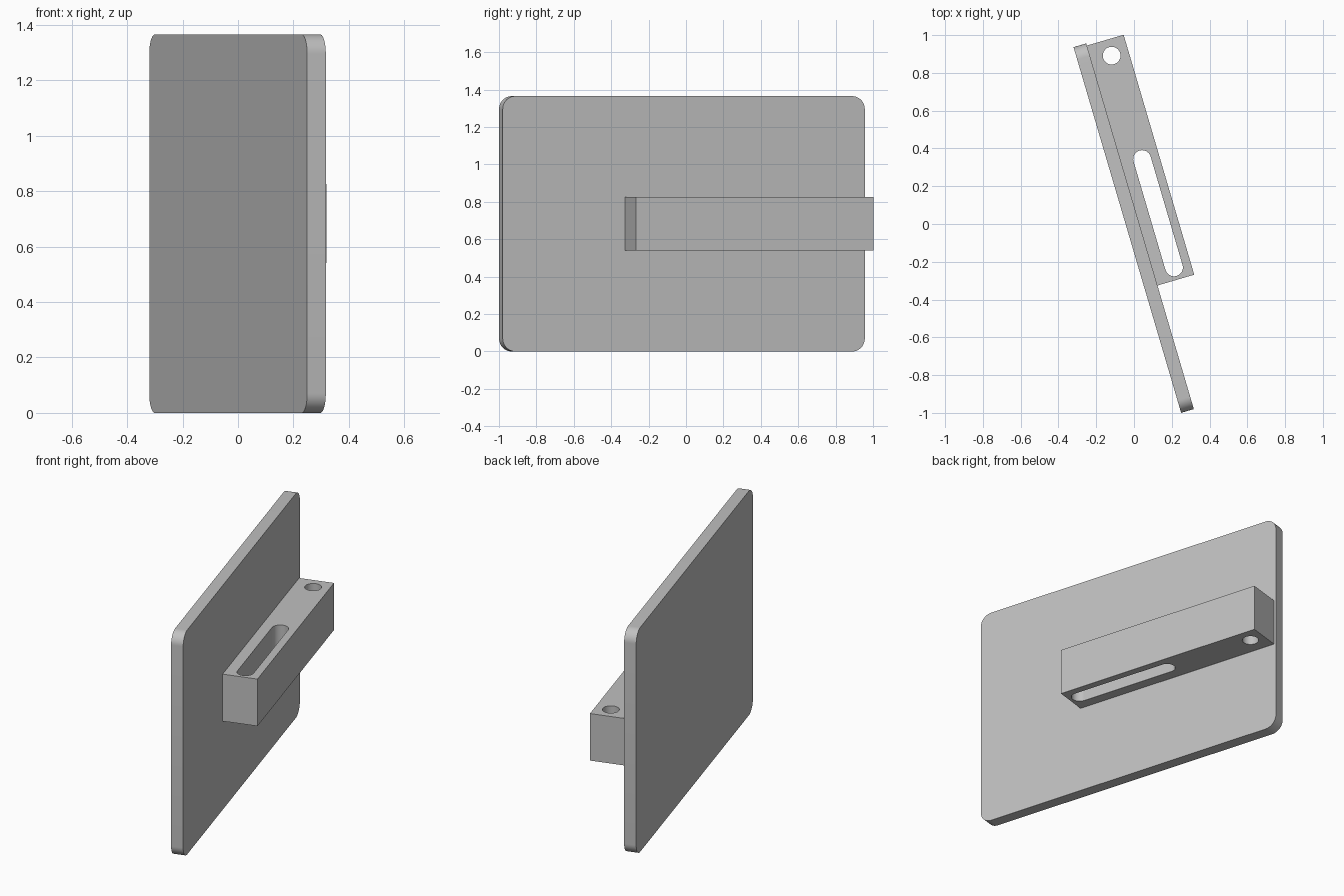
import bpy, bmesh, math
from mathutils import Matrix, Vector

cube = bpy.data.objects.get("Cube")
if cube:
    bpy.data.objects.remove(cube, do_unlink=True)

# Single grey finish
grey = bpy.data.materials.new("light_grey")
grey.use_nodes = True
colour = (0.53, 0.53, 0.53, 1)
grey.diffuse_color = colour
grey.node_tree.nodes["Principled BSDF"].inputs["Base Color"].default_value = colour

# Local frame: x runs along the plate, y points out of its mounting face
FRAME = Matrix.Translation((-0.253, 0.956, 0)) @ Matrix.Rotation(math.radians(-73.6), 4, "Z")


def rounded_outline(a0, a1, b0, b1, r=0.0, steps=12):
    """Rectangle outline with rounded corners; a full radius gives a slot or circle."""
    if r == 0:
        return [(a0, b0), (a1, b0), (a1, b1), (a0, b1)]
    points = []
    centres = [(a1 - r, b1 - r), (a0 + r, b1 - r), (a0 + r, b0 + r), (a1 - r, b0 + r)]
    for quarter, (ca, cb) in enumerate(centres):
        for i in range(steps + 1):
            t = (quarter + i / steps) * math.pi / 2
            points.append((ca + r * math.cos(t), cb + r * math.sin(t)))
    clean = []
    for p in points:
        if not clean or math.dist(p, clean[-1]) > 1e-4:
            clean.append(p)
    if math.dist(clean[0], clean[-1]) < 1e-4:
        clean.pop()
    return clean


def prism(name, outline, low, high, upright=False):
    """Extrude an outline along z, or along y when it stands upright."""
    bm = bmesh.new()
    place = (lambda a, b: (a, low, b)) if upright else (lambda a, b: (a, b, low))
    face = bm.faces.new([bm.verts.new(place(a, b)) for a, b in outline])
    shift = Vector((0, high - low, 0) if upright else (0, 0, high - low))
    result = bmesh.ops.extrude_face_region(bm, geom=[face], use_keep_orig=True)
    moved = [v for v in result["geom"] if isinstance(v, bmesh.types.BMVert)]
    bmesh.ops.translate(bm, verts=moved, vec=shift)
    bmesh.ops.recalc_face_normals(bm, faces=bm.faces)
    mesh = bpy.data.meshes.new(name)
    bm.to_mesh(mesh)
    bm.free()
    mesh.materials.append(grey)
    obj = bpy.data.objects.new(name, mesh)
    obj.matrix_world = FRAME
    bpy.context.collection.objects.link(obj)
    return obj


def activate(obj):
    bpy.ops.object.select_all(action="DESELECT")
    obj.select_set(True)
    bpy.context.view_layer.objects.active = obj


# Rounded upright plate
plate = prism("plate", rounded_outline(0, 2.018, 0, 1.365, 0.07), -0.07, 0, upright=True)

# Mounting block on the plate face
block = prism("mounting_block", rounded_outline(0.012, 1.336, 0, 0.203), 0.54, 0.826)

# Round hole and long slot, both right through the block
R, MID = 0.047, 0.111
for name, start, end in (("hole_cutter", 0.1, 0.1), ("slot_cutter", 0.671, 1.269)):
    outline = rounded_outline(start - R, end + R, MID - R, MID + R, R)
    cutter = prism(name, outline, 0.4, 1.0)
    cutter.hide_render = True
    cut = block.modifiers.new(name, "BOOLEAN")
    cut.operation = "DIFFERENCE"
    cut.solver = "EXACT"
    cut.object = cutter
    activate(block)
    bpy.ops.object.modifier_apply(modifier=cut.name)
    bpy.data.objects.remove(cutter, do_unlink=True)

# Smooth the curved walls, keep the edges crisp
for obj in (plate, block):
    activate(obj)
    bpy.ops.object.shade_smooth_by_angle(angle=math.radians(30))
